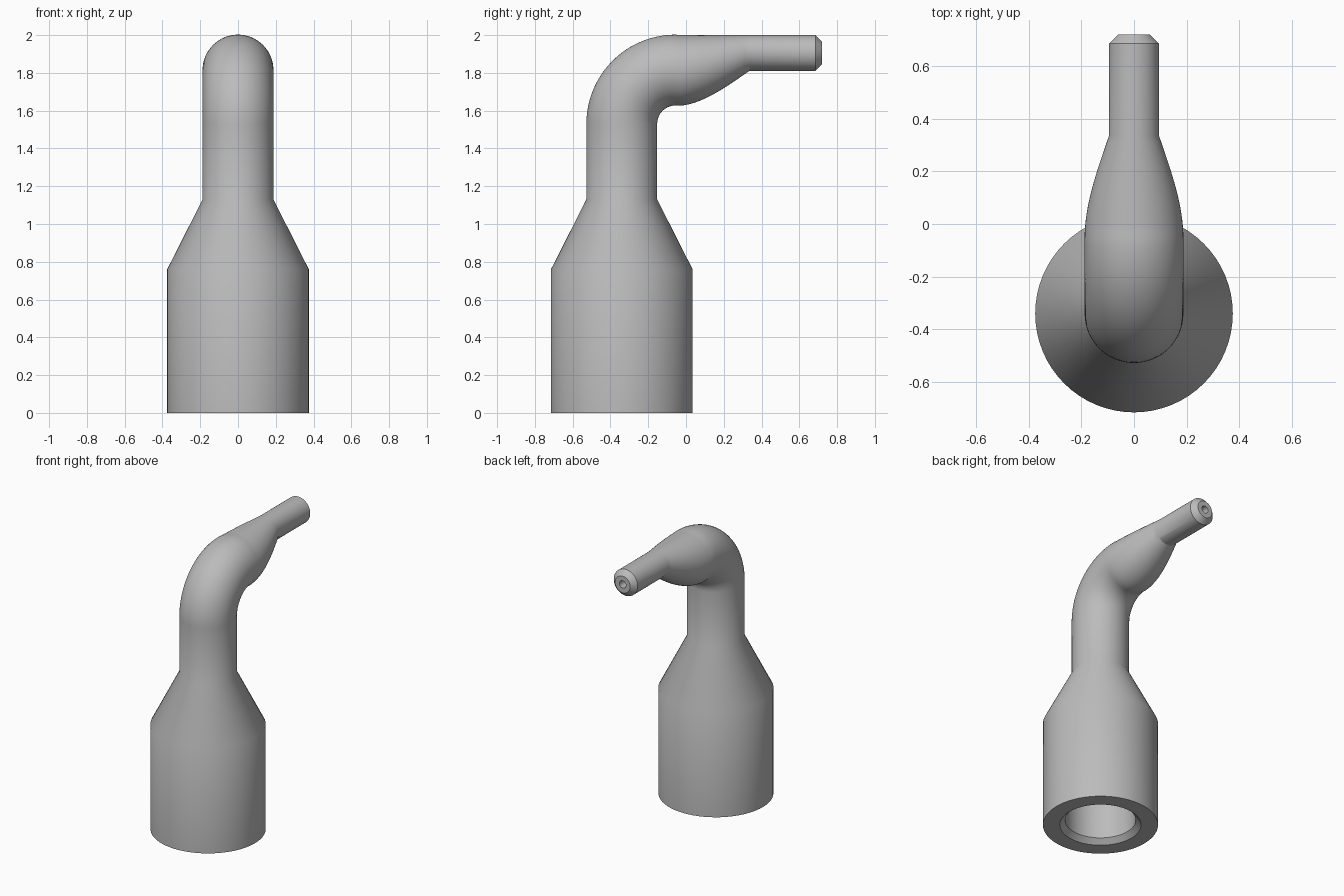
import bpy, bmesh, math
from mathutils import Vector

cube = bpy.data.objects.get("Cube")
if cube:
    bpy.data.objects.remove(cube, do_unlink=True)

SEGMENTS = 64
AXIS_Y = -0.34            # axis of the upright body
BEND_Y, BEND_Z, BEND_R = -0.055, 1.53, 0.285
NECK_R, TIP_R, TOP = 0.1875, 0.095, 2.0

grey = bpy.data.materials.new("plain grey")
grey.use_nodes = True
colour = (0.5, 0.5, 0.5, 1)
grey.diffuse_color = colour
grey.node_tree.nodes["Principled BSDF"].inputs["Base Color"].default_value = colour

# Each ring: centre y, centre z, radius, tilt (0 = facing up, 90 degrees = facing back)
rings = []


def upright(radius, z):
    rings.append((AXIS_Y, z, radius, 0))


def level(radius, y, centre_z=TOP - TIP_R):
    rings.append((y, centre_z, radius, math.pi / 2))


# Closed socket inside the base, with a chamfered mouth
for radius, z in [(0.06, 1.13), (0.23, 0.8), (0.23, 0.035), (0.265, 0)]:
    upright(radius, z)

# Body, shoulder and neck
for radius, z in [(0.375, 0), (0.375, 0.76), (NECK_R, 1.13)]:
    upright(radius, z)

# Elbow
STEPS = 24
for i in range(STEPS + 1):
    a = math.pi / 2 * i / STEPS
    rings.append((BEND_Y - BEND_R * math.cos(a), BEND_Z + BEND_R * math.sin(a), NECK_R, a))

# Taper that keeps its top edge level
TAPER_END = 0.335
for i in range(1, 17):
    t = i / 16
    drop = 1.55 * t ** 2 - 0.55 * t ** 3
    r = NECK_R - (NECK_R - TIP_R) * drop
    level(r, BEND_Y + (TAPER_END - BEND_Y) * t, TOP - r)

# Straight tip, chamfer and blind outlet hole
for radius, y in [(TIP_R, 0.685), (0.06, 0.72), (0.026, 0.72), (0.026, 0.4)]:
    level(radius, y)

# Skin the rings into one closed surface
bm = bmesh.new()
loops = []
for y, z, radius, tilt in rings:
    up = Vector((0, math.cos(tilt), -math.sin(tilt)))
    loop = []
    for k in range(SEGMENTS):
        a = math.tau * k / SEGMENTS
        offset = Vector((math.cos(a), 0, 0)) + up * math.sin(a)
        loop.append(bm.verts.new(Vector((0, y, z)) + offset * radius))
    loops.append(loop)
for lower, upper in zip(loops, loops[1:]):
    for k in range(SEGMENTS):
        n = (k + 1) % SEGMENTS
        bm.faces.new((lower[k], lower[n], upper[n], upper[k]))
bm.faces.new(loops[0][::-1])
bm.faces.new(loops[-1])
bmesh.ops.recalc_face_normals(bm, faces=bm.faces)

mesh = bpy.data.meshes.new("bent_nozzle")
bm.to_mesh(mesh)
bm.free()
mesh.materials.append(grey)
nozzle = bpy.data.objects.new("bent_nozzle", mesh)
bpy.context.collection.objects.link(nozzle)

for ob in bpy.context.selected_objects:
    ob.select_set(False)
nozzle.select_set(True)
bpy.context.view_layer.objects.active = nozzle
bpy.ops.object.shade_smooth_by_angle(angle=math.radians(30))
